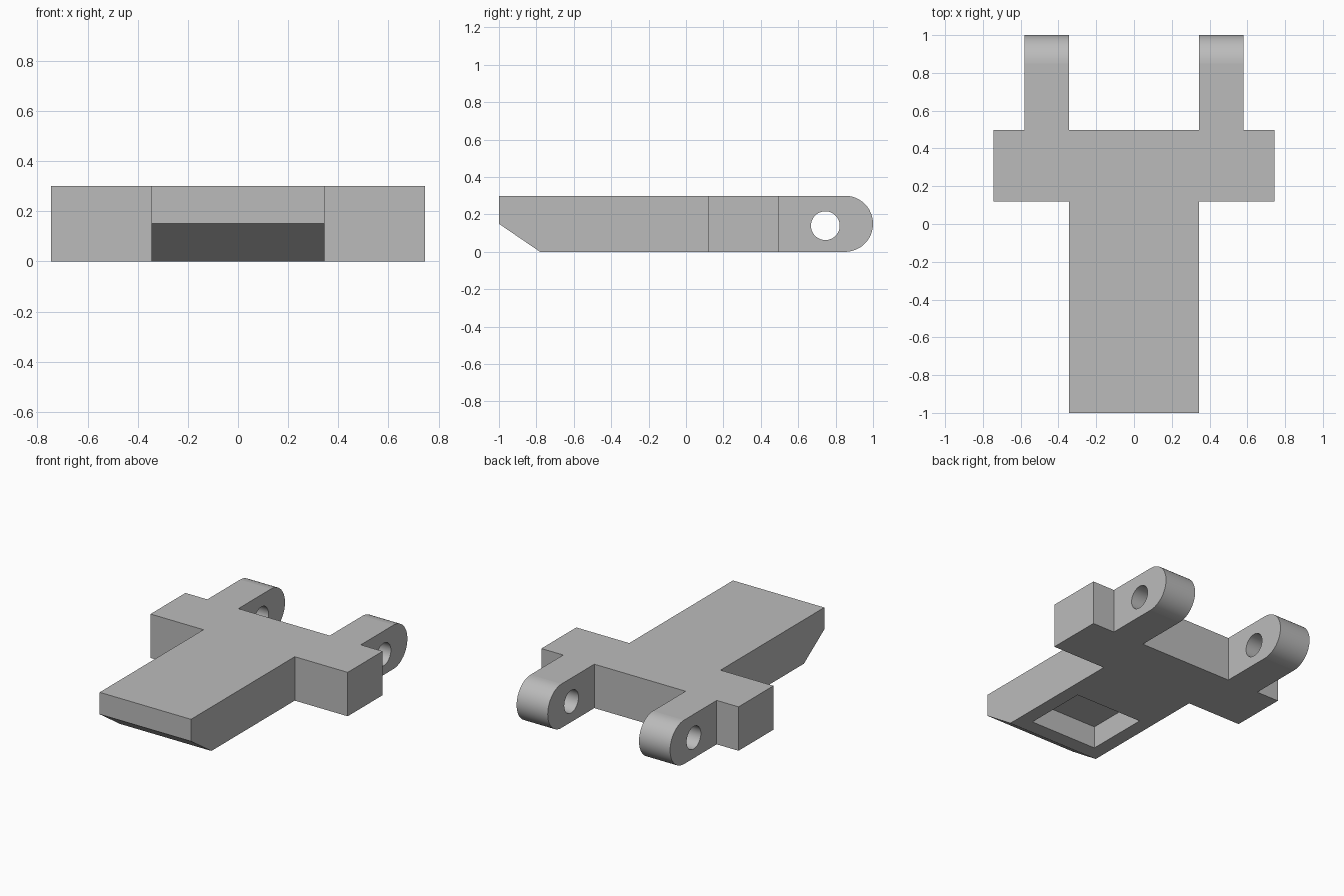
import bpy
import bmesh
from math import sin, cos, pi
from mathutils import Vector

cube = bpy.data.objects.get("Cube")
if cube:
    bpy.data.objects.remove(cube, do_unlink=True)

HEIGHT = 0.3
BODY_X = 0.345      # half width of the long body
ARM_X = 0.58        # outer face of the hinge arms
WING_X = 0.745      # half width across the side blocks
WING_FRONT, WING_BACK = 0.12, 0.497
R = HEIGHT / 2      # rounded arm ends

grey = bpy.data.materials.new("plain grey")
grey.use_nodes = True
colour = (0.5, 0.5, 0.5, 1)
grey.diffuse_color = colour
grey.node_tree.nodes["Principled BSDF"].inputs["Base Color"].default_value = colour


def prism(name, points, offset):
    """Extrude a closed outline of 3D points by an offset vector."""
    bm = bmesh.new()
    face = bm.faces.new([bm.verts.new(p) for p in points])
    moved = bmesh.ops.extrude_face_region(bm, geom=[face])["geom"]
    bmesh.ops.translate(bm, vec=Vector(offset),
                        verts=[v for v in moved if isinstance(v, bmesh.types.BMVert)])
    bmesh.ops.recalc_face_normals(bm, faces=bm.faces)
    mesh = bpy.data.meshes.new(name)
    bm.to_mesh(mesh)
    bm.free()
    obj = bpy.data.objects.new(name, mesh)
    bpy.context.collection.objects.link(obj)
    mesh.materials.append(grey)
    return obj


def side_prism(name, yz):
    return prism(name, [(-1, y, z) for y, z in yz], (2, 0, 0))


def arc(y, z, r, start, end, steps):
    return [(y + r * cos(start + (end - start) * i / steps),
             z + r * sin(start + (end - start) * i / steps)) for i in range(steps + 1)]


# Plan outline: body, side blocks and two arms, mirrored across x
half = [(BODY_X, -1.1), (BODY_X, WING_FRONT), (WING_X, WING_FRONT), (WING_X, WING_BACK),
        (ARM_X, WING_BACK), (ARM_X, 1.1), (BODY_X, 1.1), (BODY_X, WING_BACK)]
plan = half + [(-x, y) for x, y in reversed(half)]
bracket = prism("hinge_bracket", [(x, y, -0.1) for x, y in plan], (0, 0, HEIGHT + 0.2))

# Side profile: chamfered nose and rounded arm ends
profile = [(-1, HEIGHT), (-1, R), (-0.78, 0)] + arc(1 - R, R, R, -pi / 2, pi / 2, 24)
side_shape = side_prism("side_profile", profile)

# Pin hole through both arms
pin_hole = side_prism("pin_hole", arc(0.745, 0.14, 0.077, 0, 2 * pi, 40)[:-1])

# Rectangular pocket in the underside
pocket = prism("pocket", [(x, y, -0.1) for x, y in
                          [(-0.25, -0.68), (0.25, -0.68), (0.25, -0.245), (-0.25, -0.245)]],
               (0, 0, 0.25))

cutters = [(side_shape, 'INTERSECT'), (pin_hole, 'DIFFERENCE'), (pocket, 'DIFFERENCE')]
for cutter, operation in cutters:
    cutter.hide_render = True
    mod = bracket.modifiers.new(cutter.name, 'BOOLEAN')
    mod.operation = operation
    mod.solver = 'EXACT'
    mod.object = cutter

# Bake the cuts and drop the helpers
depsgraph = bpy.context.evaluated_depsgraph_get()
baked = bpy.data.meshes.new_from_object(bracket.evaluated_get(depsgraph))
bracket.modifiers.clear()
bracket.data = baked
baked.name = "hinge_bracket"
for cutter, _ in cutters:
    bpy.data.objects.remove(cutter, do_unlink=True)

# Smooth only the curved faces: arm ends and hole walls
for face in baked.polygons:
    n = face.normal
    face.use_smooth = face.center.y > 0.6 and abs(n.x) < 0.01 and abs(n.z) < 0.9999
    face.material_index = 0
